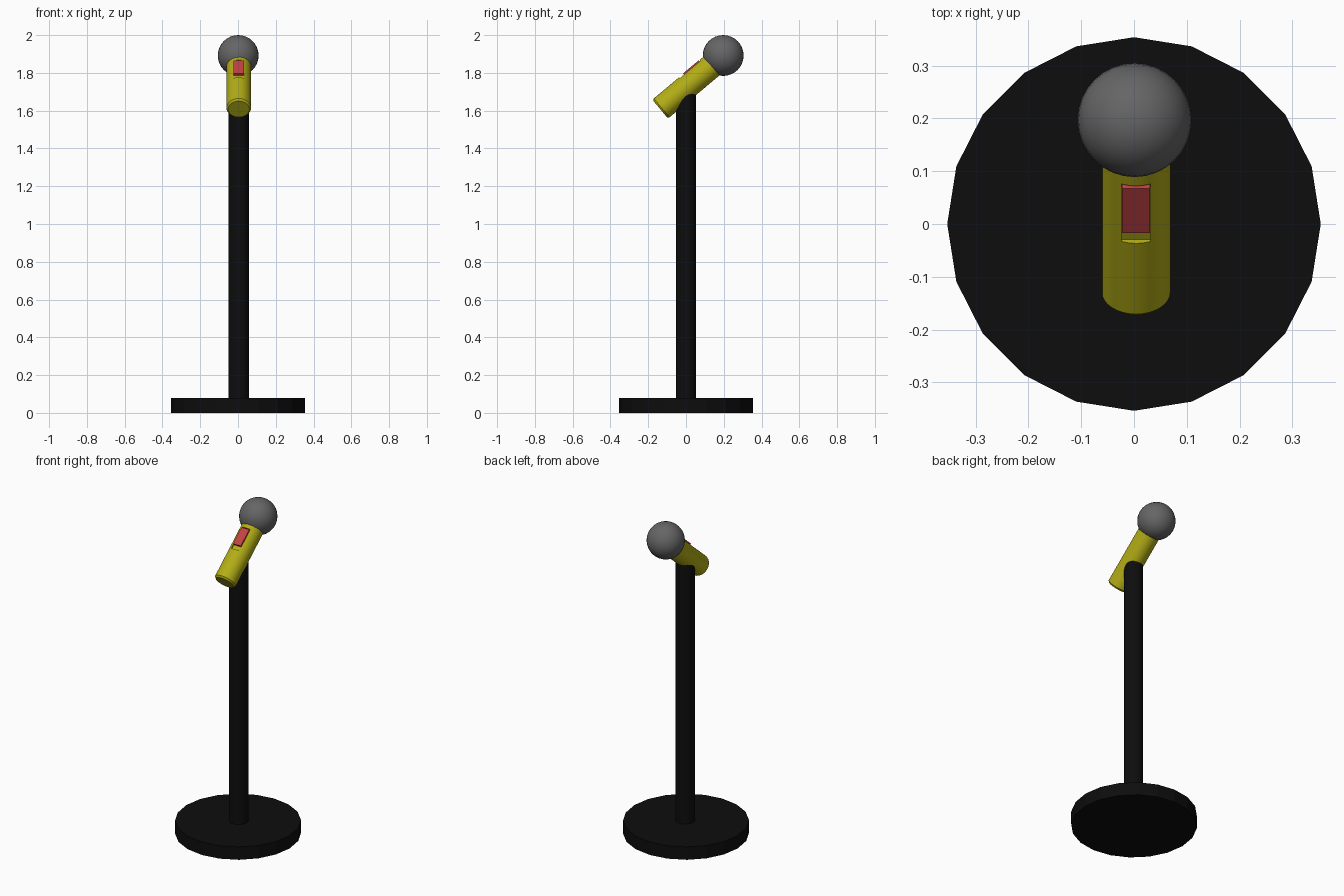
import bpy, bmesh
from math import radians
from mathutils import Matrix, Vector

cube = bpy.data.objects.get("Cube")
if cube:
    bpy.data.objects.remove(cube, do_unlink=True)


def material(name, rgb):
    m = bpy.data.materials.new(name)
    m.use_nodes = True
    m.diffuse_color = (*rgb, 1)
    m.node_tree.nodes["Principled BSDF"].inputs["Base Color"].default_value = (*rgb, 1)
    return m


black = material("black", (0.004, 0.004, 0.004))
yellow = material("yellow", (0.45, 0.42, 0.008))
grey = material("grey", (0.13, 0.13, 0.13))
red = material("red", (0.55, 0.055, 0.06))


def finish(name, bm, mat, matrix=Matrix(), smooth=True):
    bmesh.ops.recalc_face_normals(bm, faces=bm.faces)
    mesh = bpy.data.meshes.new(name)
    bm.to_mesh(mesh)
    bm.free()
    mesh.materials.append(mat)
    ob = bpy.data.objects.new(name, mesh)
    ob.matrix_world = matrix
    bpy.context.collection.objects.link(ob)
    if smooth:
        bpy.ops.object.select_all(action="DESELECT")
        ob.select_set(True)
        bpy.context.view_layer.objects.active = ob
        bpy.ops.object.shade_smooth_by_angle(angle=radians(30))
    return ob


def lathe(name, profile, sides, mat, matrix=Matrix(), smooth=True):
    """Revolve (radius, height) points about local z."""
    bm = bmesh.new()
    verts = [bm.verts.new((r, 0, z)) for r, z in profile]
    edges = [bm.edges.new(pair) for pair in zip(verts, verts[1:])]
    bmesh.ops.spin(bm, geom=verts + edges, axis=(0, 0, 1), cent=(0, 0, 0),
                   angle=radians(360), steps=sides)
    bmesh.ops.remove_doubles(bm, verts=bm.verts, dist=0.0001)
    return finish(name, bm, mat, matrix, smooth)


def box(name, low, high, mat, matrix):
    low, high = Vector(low), Vector(high)
    bm = bmesh.new()
    bmesh.ops.create_cube(bm, size=1, matrix=Matrix.Translation((low + high) / 2)
                          @ Matrix.Diagonal((*(high - low), 1)))
    return finish(name, bm, mat, matrix, False)


# Stand: flat faceted disc and round pole
lathe("base", [(0, 0), (0.354, 0), (0.354, 0.08), (0, 0.08)], 20, black, smooth=False)
lathe("pole", [(0, 0.04), (0.054, 0.04), (0.054, 1.7), (0, 1.7)], 32, black,
      Matrix.Translation((0.005, 0, 0)))

# Tilted handle with a chamfered lower end; local -y is its upper side
tilt = Matrix.Translation((0.004, 0.005, 1.727)) @ Matrix.Rotation(radians(-50), 4, "X")
handle = lathe("handle", [(0, -0.185), (0.056, -0.185), (0.065, -0.175),
                          (0.065, 0.2), (0, 0.2)], 32, yellow, tilt)

# Switch slot cut into the handle
cutter = box("slot_cutter", (-0.0275, -0.1, 0), (0.0275, -0.053, 0.142), yellow, tilt)
cutter.hide_render = True
cut = handle.modifiers.new("slot", "BOOLEAN")
cut.operation = "DIFFERENCE"
cut.object = cutter
bpy.context.view_layer.objects.active = handle
bpy.ops.object.modifier_apply(modifier=cut.name)
bpy.data.objects.remove(cutter, do_unlink=True)

# Sliding switch
box("switch", (-0.0265, -0.067, 0.028), (0.0265, -0.05, 0.137), red, tilt)

# Round head
bm = bmesh.new()
bmesh.ops.create_uvsphere(bm, u_segments=32, v_segments=16, radius=0.108)
finish("head", bm, grey, Matrix.Translation((0.001, 0.197, 1.892)))
